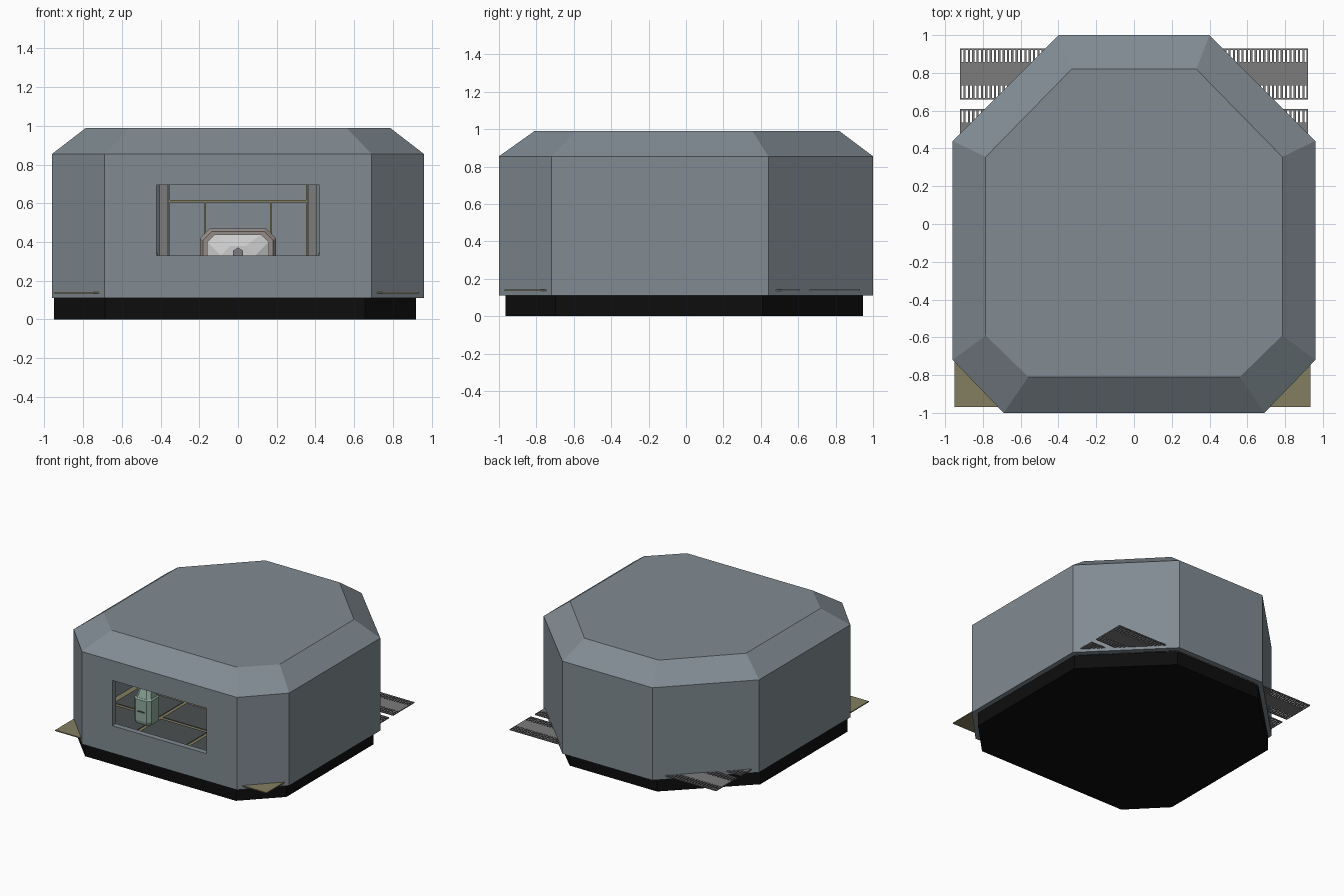
import bpy, bmesh
from mathutils import Vector

if "Cube" in bpy.data.objects:
    bpy.data.objects.remove(bpy.data.objects["Cube"])

def material(name, r, g, b):
    m = bpy.data.materials.new(name)
    m.diffuse_color = (r, g, b, 1)
    m.use_nodes = True
    m.node_tree.nodes["Principled BSDF"].inputs["Base Color"].default_value = m.diffuse_color
    return m

SLATE = material("slate", 0.22, 0.26, 0.29)
BLACK = material("black", 0.004, 0.004, 0.004)
OLIVE = material("olive", 0.23, 0.21, 0.12)
DARK = material("dark_floor", 0.07, 0.08, 0.08)
GREEN = material("pale_green", 0.27, 0.40, 0.33)
STEEL = material("steel", 0.2, 0.2, 0.2)
PALE = material("pale_grey", 0.55, 0.55, 0.55)
TAUPE = material("taupe", 0.30, 0.26, 0.24)

def mesh_object(name, verts, faces, mat, recalc=True):
    me = bpy.data.meshes.new(name)
    me.from_pydata(verts, [], faces)
    if recalc:
        bm = bmesh.new()
        bm.from_mesh(me)
        bmesh.ops.recalc_face_normals(bm, faces=bm.faces)
        bm.to_mesh(me)
        bm.free()
    me.materials.append(mat)
    ob = bpy.data.objects.new(name, me)
    bpy.context.collection.objects.link(ob)
    return ob

def loft(name, rings, mat):
    """Closed solid through rings that share a vertex count."""
    n = len(rings[0])
    verts = [v for r in rings for v in r]
    faces = [(k*n+i, k*n+(i+1) % n, (k+1)*n+(i+1) % n, (k+1)*n+i)
             for k in range(len(rings)-1) for i in range(n)]
    faces += [tuple(range(n))[::-1], tuple(range(len(verts)-n, len(verts)))]
    return mesh_object(name, verts, faces, mat)

def boxes(name, spans, mat):
    """One object made of boxes given as (x0, x1, y0, y1, z0, z1)."""
    verts, faces = [], []
    for x0, x1, y0, y1, z0, z1 in spans:
        b = len(verts)
        verts += [(x, y, z) for z in (z0, z1) for x, y in ((x0, y0), (x1, y0), (x1, y1), (x0, y1))]
        faces += [tuple(b+i for i in f) for f in
                  ((3, 2, 1, 0), (4, 5, 6, 7), (0, 1, 5, 4), (1, 2, 6, 5), (2, 3, 7, 6), (3, 0, 4, 7))]
    return mesh_object(name, verts, faces, mat, False)

def mirrored(half):
    return half + [(-x, y) for x, y in reversed(half)]

# Plan outlines of the hull, counter-clockwise from the front right corner
wall = mirrored([(0.69, -1.0), (0.96, -0.72), (0.96, 0.44), (0.40, 1.0)])
roof = mirrored([(0.56, -0.81), (0.785, -0.59), (0.785, 0.355), (0.33, 0.82)])

# Hull shell with a window opening left in the front wall
verts = [(x, y, z) for pts, z in ((wall, 0.11), (wall, 0.855), (roof, 0.99)) for x, y in pts]
faces = [tuple(range(16, 24))]
for k in range(2):
    for i in range(8):
        if not (k == 0 and i == 7):
            j = (i+1) % 8
            faces.append((k*8+i, k*8+j, k*8+8+j, k*8+8+i))
verts += [(-0.42, -1, 0.33), (0.42, -1, 0.33), (0.42, -1, 0.695), (-0.42, -1, 0.695)]
corners = (7, 0, 8, 15)
for i in range(4):
    j = (i+1) % 4
    faces.append((corners[i], corners[j], 24+j, 24+i))
hull = mesh_object("hull_shell", verts, faces, SLATE, False)
solid = hull.modifiers.new("thickness", 'SOLIDIFY')
solid.thickness, solid.offset, solid.use_even_offset = 0.045, -1, True

# Black plinth
loft("plinth", [[(x*0.974-0.015, y*0.955-0.01, z) for x, y in wall] for z in (0, 0.112)], BLACK)

# Floor plate whose front corners poke past the chamfers, with dark tiles inside
boxes("floor_plate", [(-0.95, 0.935, -0.97, 0.30, 0.134, 0.142)], OLIVE)
tiles = []
for i in range(4):
    for j in range(3):
        x, y = -0.88+i*0.44, -0.69+j*0.33
        tiles.append((x+0.015, x+0.425, y+0.015, y+0.315, 0.141, 0.147))
boxes("floor_tiles", tiles, DARK)

# Floor gratings across the back: solid strips joined by rows of narrow bars
def grating(name, y0, y1):
    d = y1-y0
    spans = [(-0.92, 0.92, y0+a*d, y0+b*d, 0.134, 0.142)
             for a, b in ((0, 0.03), (0.27, 0.73), (0.97, 1))]
    for i in range(81):
        x = -0.92+i*1.84/80
        for a, b in ((0.03, 0.27), (0.73, 0.97)):
            spans.append((max(x-0.006, -0.92), min(x+0.006, 0.92), y0+a*d, y0+b*d, 0.134, 0.142))
    boxes(name, spans, STEEL)

grating("rear_grating", 0.66, 0.93)
grating("inner_grating", 0.34, 0.61)

# Consoles on both sides of the room: chamfered body and sloping head
for s, side in ((-1, "left"), (1, "right")):
    cx, cy = s*0.49, -0.46
    def ring(h, z, dy=0, c=0.025):
        p = [(h, c-h), (h, h-c), (h-c, h), (c-h, h), (-h, h-c), (-h, c-h), (c-h, -h), (h-c, -h)]
        return [(cx+x, cy+y+dy, z) for x, y in p]
    loft(side + "_console", [ring(0.068, 0.14), ring(0.075, 0.17), ring(0.075, 0.34),
                             ring(0.066, 0.35)], GREEN)
    loft(side + "_console_head", [ring(0.064, 0.35), ring(0.05, 0.42, 0.012)], GREEN)
    boxes(side + "_console_slot", [(cx-0.03, cx+0.03, cy-0.08, cy-0.07, 0.24, 0.25)], DARK)

# Back wall trim and corner pillars
trim = [(-0.36, 0.36, 0.94, 0.952, 0.605, 0.617)]
for s in (-1, 1):
    trim += [(s*x-0.005, s*x+0.005, 0.94, 0.952, 0.14, z) for x, z in ((0.17, 0.605), (0.355, 0.86))]
boxes("wall_trim", trim, OLIVE)
boxes("corner_pillars", [(s*0.385-0.02, s*0.385+0.02, 0.88, 0.915, 0.14, 0.86) for s in (-1, 1)], STEEL)

# Chamfered bay at the back: stepped frame around a faceted pale panel
def arch(w, top, c, y):
    return [(-w, y, 0.14), (w, y, 0.14), (w, y, top-c), (w-c, y, top), (c-w, y, top), (-w, y, top-c)]

loft("bay_frame", [arch(0.195, 0.47, 0.05, 0.945), arch(0.195, 0.47, 0.05, 0.90),
                   arch(0.18, 0.455, 0.045, 0.88)], TAUPE)
loft("bay_panel", [arch(0.16, 0.44, 0.04, 0.885), arch(0.16, 0.44, 0.04, 0.87),
                   arch(0.09, 0.38, 0.05, 0.83)], PALE)
loft("bay_knob", [[(x, y, z) for x, z in ((-0.025, 0.33), (0.025, 0.33), (0.025, 0.355),
                                          (0, 0.372), (-0.025, 0.355))] for y in (0.835, 0.82)], STEEL)
